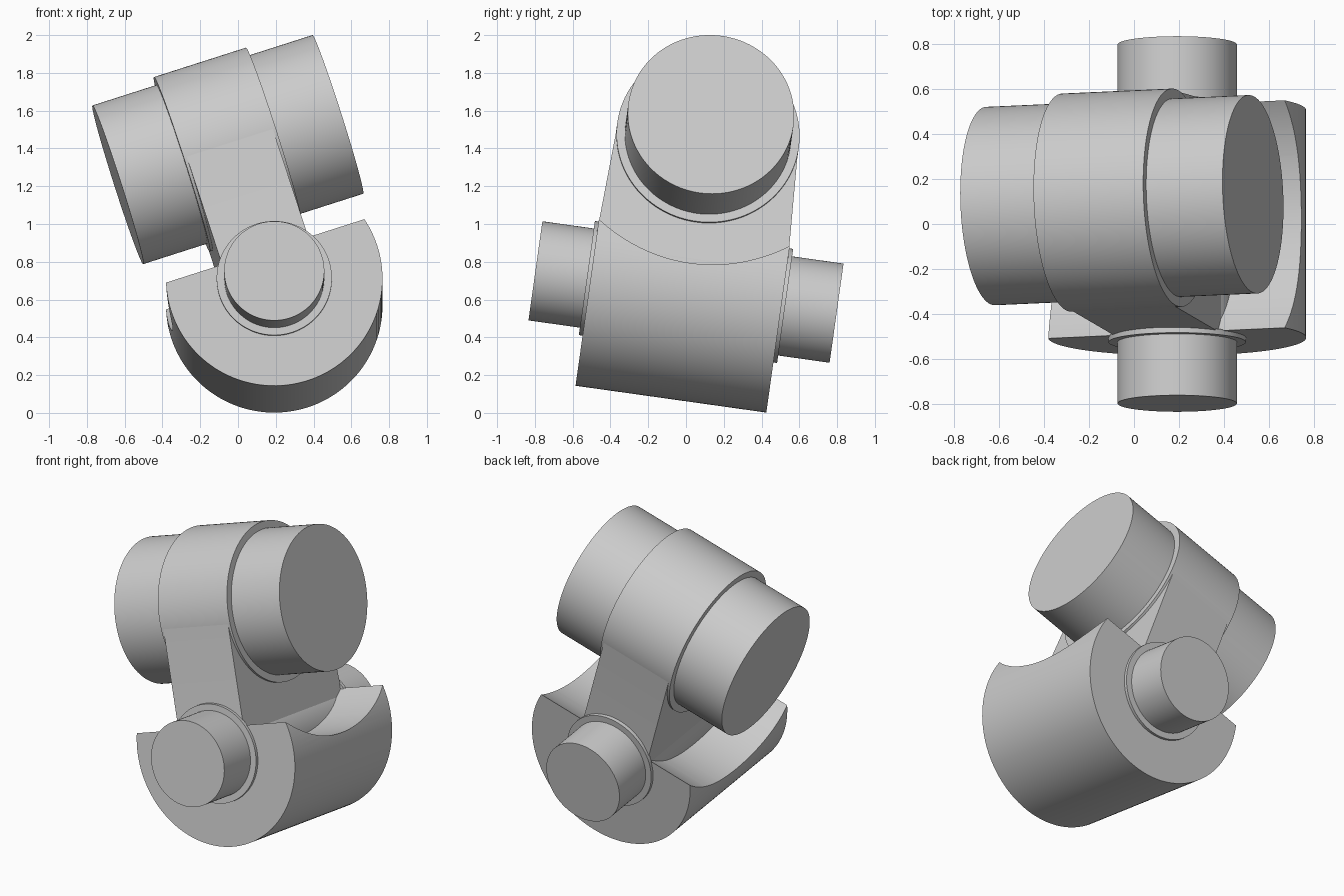
import bpy, bmesh
from math import radians, cos, sin
from mathutils import Matrix, Vector

if "Cube" in bpy.data.objects:
    bpy.data.objects.remove(bpy.data.objects["Cube"], do_unlink=True)

# Joint frame: X along the upper shaft, Y along the lower pin, Z along the link
FRAME = (Matrix.Translation((0.192, 0, 0.64))
         @ Matrix.Rotation(radians(-8), 4, "X")
         @ Matrix.Rotation(radians(-17.9), 4, "Y"))
SHAFT_HEIGHT = 0.8

grey = bpy.data.materials.new("plain grey")
grey.use_nodes = True
color = (0.6, 0.6, 0.6, 1)
grey.diffuse_color = color
grey.node_tree.nodes["Principled BSDF"].inputs["Base Color"].default_value = color


def finish(name, bm):
    bmesh.ops.recalc_face_normals(bm, faces=bm.faces)
    mesh = bpy.data.meshes.new(name)
    bm.to_mesh(mesh)
    bm.free()
    mesh.materials.append(grey)
    obj = bpy.data.objects.new(name, mesh)
    bpy.context.collection.objects.link(obj)
    obj.matrix_world = FRAME
    return obj


def smooth(obj):
    bpy.ops.object.select_all(action="DESELECT")
    obj.select_set(True)
    bpy.context.view_layer.objects.active = obj
    bpy.ops.object.shade_smooth_by_angle(angle=radians(30))


def cylinder(name, axis, radius, start, end, height=0.0):
    """Cylinder along X or Y between two stations."""
    turn = Matrix.Rotation(radians(90), 4, "Y" if axis == "X" else "X")
    middle = (start + end) / 2
    place = (middle, 0, height) if axis == "X" else (0, middle, height)
    bm = bmesh.new()
    bmesh.ops.create_cone(bm, cap_ends=True, segments=128, radius1=radius, radius2=radius,
                          depth=end - start, matrix=Matrix.Translation(place) @ turn)
    return finish(name, bm)


# Lower yoke: drum with a round scoop centred on the upper shaft
yoke = cylinder("lower_yoke", "Y", 0.573, -0.51, 0.51)
scoop = cylinder("scoop_cutter", "X", 0.822, -1, 1, SHAFT_HEIGHT)
scoop.hide_render = True
cut = yoke.modifiers.new("scoop", "BOOLEAN")
cut.operation = "DIFFERENCE"
cut.solver = "EXACT"
cut.object = scoop
bpy.context.view_layer.objects.active = yoke
bpy.ops.object.modifier_apply(modifier=cut.name)
bpy.data.objects.remove(scoop, do_unlink=True)
smooth(yoke)

# Lower pin and its thin collars
smooth(cylinder("lower_pin", "Y", 0.265, -0.805, 0.805))
smooth(cylinder("front_collar", "Y", 0.305, -0.53, -0.505))
smooth(cylinder("back_collar", "Y", 0.305, 0.505, 0.53))

# Upper shaft and the boss around it
smooth(cylinder("upper_shaft", "X", 0.441, -0.612, 0.612, SHAFT_HEIGHT))
smooth(cylinder("upper_boss", "X", 0.485, -0.256, 0.256, SHAFT_HEIGHT))

# Link: slightly tapered slab with a round top
HALF = 0.24
arc = [radians(-3 + 186 * i / 64) for i in range(65)]
profile = [(0.484 * cos(a), SHAFT_HEIGHT + 0.484 * sin(a)) for a in arc]
profile += [(-0.52, 0.0), (0.52, 0.0)]
bm = bmesh.new()
face = bm.faces.new([bm.verts.new((-HALF, y, z)) for y, z in profile])
side = bmesh.ops.extrude_face_region(bm, geom=[face])["geom"]
bmesh.ops.translate(bm, vec=Vector((2 * HALF, 0, 0)),
                    verts=[v for v in side if isinstance(v, bmesh.types.BMVert)])
smooth(finish("link", bm))
